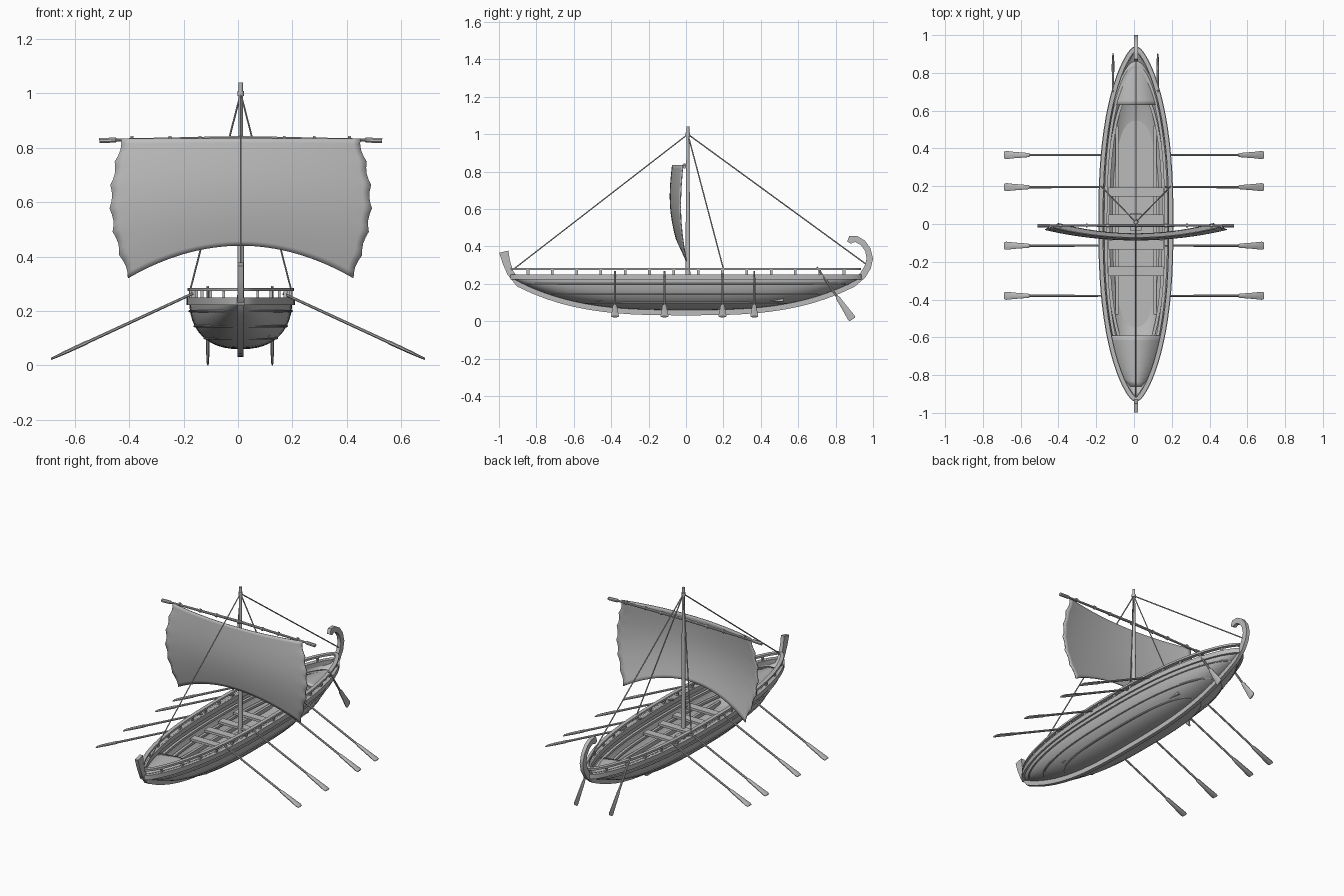
import bpy, math
from mathutils import Vector

if "Cube" in bpy.data.objects:
    bpy.data.objects.remove(bpy.data.objects["Cube"])

grey = bpy.data.materials.new("plain grey")
grey.use_nodes = True
grey.diffuse_color = (0.5, 0.5, 0.5, 1)
grey.node_tree.nodes["Principled BSDF"].inputs["Base Color"].default_value = (0.5, 0.5, 0.5, 1)

CX, LEN, BEAM, TOP, POW = 0.01, 0.93, 0.185, 0.25, 2.4
parts = []


def add(name, verts, faces):
    mesh = bpy.data.meshes.new(name)
    mesh.from_pydata([tuple(v) for v in verts], [], faces)
    mesh.materials.append(grey)
    ob = bpy.data.objects.new(name, mesh)
    bpy.context.collection.objects.link(ob)
    parts.append(ob)
    return ob


def tube(name, pts, wide, deep, ref=(0, 0, 1), sides=8, closed=False):
    """Sweep an oval (or box, with 4 sides) along points; deep is measured along ref."""
    pts = [Vector(p) for p in pts]
    n = len(pts)
    wide = wide if isinstance(wide, list) else [wide] * n
    deep = deep if isinstance(deep, list) else [deep] * n
    grow = math.sqrt(2) if sides == 4 else 1
    verts, faces = [], []
    for i, p in enumerate(pts):
        a = pts[i - 1] if (i or closed) else p
        b = pts[(i + 1) % n] if (i < n - 1 or closed) else p
        tan = (b - a).normalized()
        side = tan.cross(Vector(ref)).normalized()
        up = side.cross(tan)
        for k in range(sides):
            ang = math.tau * (k + 0.5) / sides
            verts.append(p + grow * (side * wide[i] * math.cos(ang) + up * deep[i] * math.sin(ang)))
    for i in range(n if closed else n - 1):
        j = (i + 1) % n
        for k in range(sides):
            m = (k + 1) % sides
            faces.append((i * sides + k, i * sides + m, j * sides + m, j * sides + k))
    if not closed:
        faces.append(tuple(reversed(range(sides))))
        faces.append(tuple(range((n - 1) * sides, n * sides)))
    return add(name, verts, faces)


def box(name, centre, half):
    x, y, z = centre
    return tube(name, [(x, y - half[1], z), (x, y + half[1], z)], half[0], half[2], sides=4)


# Hull shape: half width and bottom height along the length, t from -1 to 1
def half_beam(t):
    return BEAM * max(0, 1 - abs(t) ** 2.5) ** 0.7


def bottom(t):
    return 0.065 + 0.17 * abs(t) ** 3


def width_at(t, z):
    q = min(1, max(0, (TOP - z) / max(1e-4, TOP - bottom(t))))
    return half_beam(t) * (1 - q ** POW) ** (1 / POW)


def ring(z, scale=1.0, out=0.0, level=None, n=36):
    """Closed waterline loop of the hull."""
    lv = z if level is None else level
    lim = min(0.995, ((lv - 0.065) / 0.17) ** (1 / 3))
    loop = []
    for k in range(2 * n):
        a = math.pi * (k + 0.5) / n
        t = lim * math.cos(a)
        s = 1 if math.sin(a) > 0 else -1
        loop.append((CX + s * (width_at(t, lv) * scale + out), LEN * t * (1 + (scale - 1) * 0.3), z))
    return loop


# Hull shell
stations, steps = 48, 24
verts, faces = [], []
for i in range(stations + 1):
    t = -0.995 * math.cos(math.pi * i / stations)
    for k in range(steps + 1):
        c, s = math.cos(math.pi * k / steps), math.sin(math.pi * k / steps)
        x = math.copysign(abs(c) ** (2 / POW), c) * half_beam(t)
        z = TOP - (TOP - bottom(t)) * abs(s) ** (2 / POW)
        verts.append((CX + x, LEN * t, z))
row = steps + 1
for i in range(stations):
    for k in range(steps):
        a = i * row + k
        faces.append((a, a + row, a + row + 1, a + 1))
hull = add("hull", verts, faces)
shell = hull.modifiers.new("thickness", "SOLIDIFY")
shell.thickness, shell.offset = 0.01, 0

# Wales outside, stringers inside, gunwale and top rail
for z in (0.1, 0.145, 0.2):
    tube("wale", ring(z, out=0.004), 0.007, 0.005, closed=True)
for z in (0.15, 0.2):
    tube("stringer", ring(z, scale=0.88), 0.008, 0.007, sides=4, closed=True)
tube("gunwale", ring(0.236, level=TOP), 0.014, 0.014, sides=4, closed=True)
tube("rail", ring(0.279, level=TOP), 0.011, 0.006, sides=4, closed=True)
for s in (-1, 1):
    for k in range(14):
        y = -0.845 + 0.13 * k
        box("rail_post", (CX + s * half_beam(y / LEN), y, 0.26), (0.005, 0.007, 0.016))

# Floor, end decks and benches
floor = ring(0.105, scale=0.96)
add("floor", floor, [tuple(range(len(floor)))])


def deck(name, y0, y1, z):
    verts, faces = [], []
    n = 10
    for i in range(n + 1):
        y = y0 + (y1 - y0) * i / n
        w = width_at(y / LEN, z) * 0.97
        verts += [(CX - w, y, z), (CX, y, z + 0.012 * (1 - i / n)), (CX + w, y, z)]
    for i in range(n):
        for k in (0, 1):
            a = 3 * i + k
            faces.append((a, a + 1, a + 4, a + 3))
    ob = add(name, verts, faces)
    ob.modifiers.new("thickness", "SOLIDIFY").thickness = 0.012


deck("bow_deck", -0.59, -0.86, 0.205)
deck("stern_deck", 0.63, 0.87, 0.205)
for y in (-0.25, -0.11, 0.025, 0.17):
    box("bench", (CX, y, 0.175), (0.145, 0.024, 0.007))
box("mast_step", (CX, 0.01, 0.12), (0.03, 0.045, 0.02))
for s in (-1, 1):
    box("floor_beam", (CX + s * 0.1, 0.02, 0.118), (0.008, 0.5, 0.012))

# Keel with upright stem and curled stern post
path = [(-0.974, 0.372), (-0.962, 0.32), (-0.94, 0.26)]
depth = [0.025, 0.021, 0.018]
for k in range(25):
    t = -0.96 + 1.92 * k / 24
    path.append((LEN * t, bottom(t) - 0.016))
    depth.append(0.017)
path += [(0.945, 0.245), (0.972, 0.29), (0.983, 0.335), (0.972, 0.383), (0.945, 0.42),
         (0.91, 0.44), (0.882, 0.438), (0.872, 0.42)]
depth += [0.018, 0.018, 0.017, 0.016, 0.016, 0.017, 0.02, 0.012]
tube("keel", [(CX, y, z) for y, z in path], depth, 0.011, ref=(1, 0, 0), sides=4)

# Mast and yard
tube("mast", [(CX, 0.01, z) for z in (0.1, 0.5, 0.98, 1.04)], [0.014, 0.012, 0.008, 0.008],
     [0.014, 0.012, 0.008, 0.008], ref=(0, 1, 0), sides=12)
tube("mast_band", [(CX, 0.01, 0.99), (CX, 0.01, 1.008)], 0.012, 0.012, ref=(0, 1, 0), sides=12)
radii = [0.01, 0.01, 0.006, 0.008, 0.006, 0.01, 0.01]
tube("yard", [(CX + x, -0.008, 0.836 - 0.035 * x * x) for x in (-0.52, -0.46, -0.455, 0, 0.455, 0.46, 0.52)],
     radii, radii)
for x in (-0.4, -0.26, -0.15, 0, 0.16, 0.27, 0.4):
    tube("yard_tie", [(CX + x - 0.005, -0.008, 0.833), (CX + x + 0.005, -0.008, 0.833)], 0.011, 0.011)

# Billowing sail with an arched foot and scalloped sides
verts, faces = [], []
cols, rows = 32, 24
for j in range(rows + 1):
    v = j / rows
    for i in range(cols + 1):
        u = 2 * i / cols - 1
        half = 0.415 + 0.025 * v + 0.055 * math.sin(math.pi * v)
        half -= 0.01 * abs(u) ** 12 * abs(math.sin(6 * math.pi * v))
        foot = 0.32 + 0.12 * (1 - u * u)
        y = -0.02 - 0.055 * (1 - u * u) - 0.014 * math.sin(math.pi * v) + 0.02 * (1 - v) ** 3
        verts.append((CX + u * half, y, foot + v * (0.835 - foot)))
for j in range(rows):
    for i in range(cols):
        a = j * (cols + 1) + i
        faces.append((a, a + 1, a + cols + 2, a + cols + 1))
sail = add("sail", verts, faces)
sail.modifiers.new("thickness", "SOLIDIFY").thickness = 0.006

# Rigging
head = (CX, 0.01, 1.0)
for name, foot in (("forestay", (CX, -0.92, 0.28)), ("backstay", (CX, 0.97, 0.3)),
                   ("right_shroud", (-0.175, 0.2, 0.28)), ("left_shroud", (0.195, 0.2, 0.28))):
    tube(name, [head, foot], 0.0035, 0.0035, ref=(0.3, 0.2, 0.1), sides=6)


# Oars: round shaft running into a flat flared blade
def oar(name, start, end, ref, blade=0.15):
    a, b = Vector(start), Vector(end)
    step = (b - a).normalized()
    pts = [a, b - step * blade, b - step * (blade - 0.012), b - step * 0.06, b - step * 0.012, b]
    tube(name, pts, [0.0055, 0.0065, 0.008, 0.007, 0.005, 0.004],
         [0.0055, 0.0065, 0.012, 0.018, 0.023, 0.019], ref=ref)


for s, side in ((1, "left"), (-1, "right")):
    for y in (-0.38, -0.115, 0.195, 0.365):
        oar(side + "_oar", (s * 0.165, y, 0.265), (s * 0.687, y, 0.024), (0, 1, 0))
    x = 0.0075 + s * 0.1185
    oar(side + "_steering_oar", (x, 0.7, 0.29), (x, 0.89, 0.01), (0, 1, 0.68))

# Smooth shading with sharp edges kept
bpy.ops.object.select_all(action="DESELECT")
for ob in parts:
    ob.select_set(True)
bpy.context.view_layer.objects.active = parts[0]
bpy.ops.object.shade_smooth_by_angle(angle=math.radians(35))
